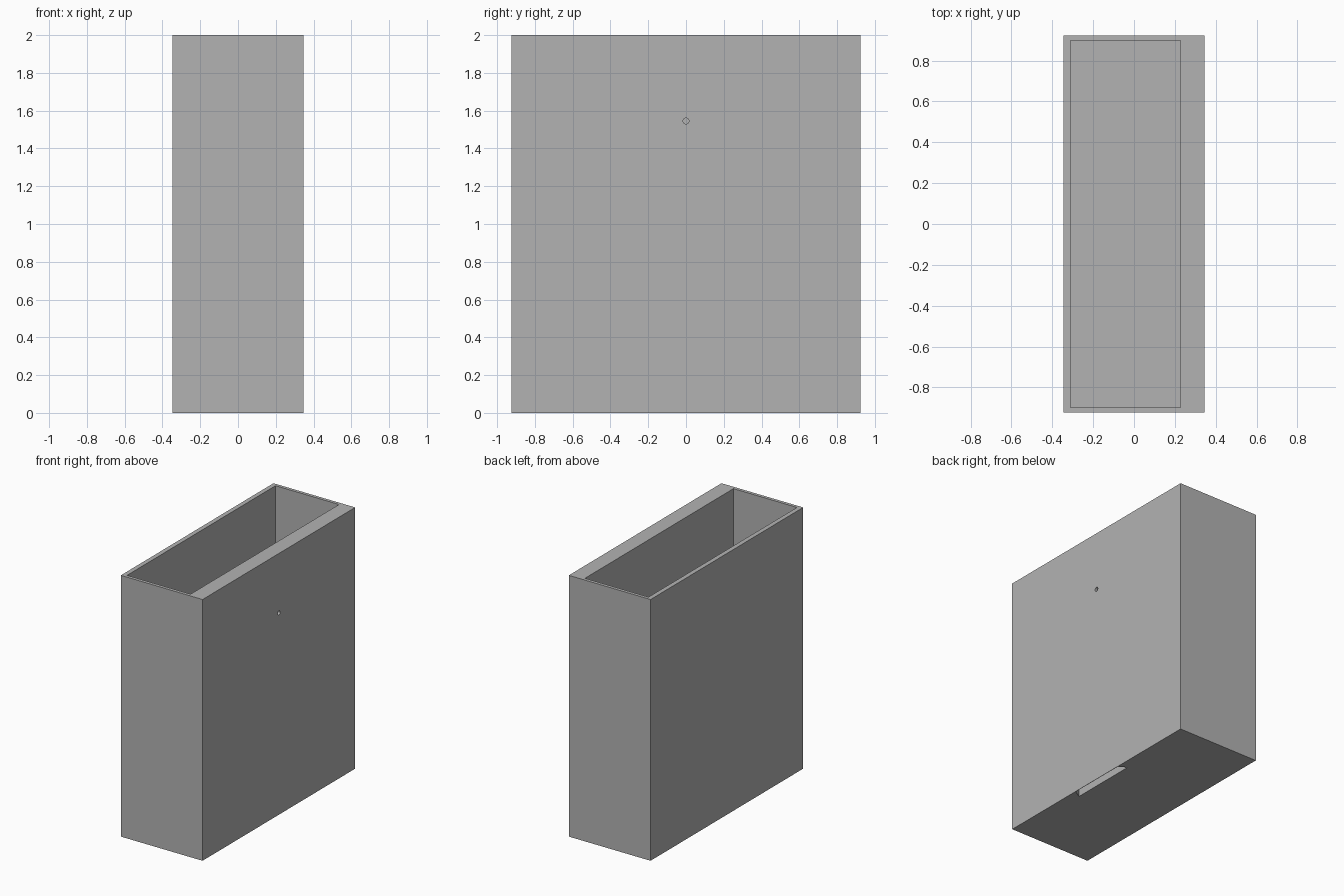
import bpy
import bmesh
import math
from mathutils import Matrix, Vector

if "Cube" in bpy.data.objects:
    bpy.data.objects.remove(bpy.data.objects["Cube"])

HX, HY, H = 0.346, 0.923, 2.0

grey = bpy.data.materials.new("plain grey")
grey.diffuse_color = (0.45, 0.45, 0.45, 1)
grey.use_nodes = True
grey.node_tree.nodes["Principled BSDF"].inputs["Base Color"].default_value = grey.diffuse_color


def finish(name, bm):
    bmesh.ops.recalc_face_normals(bm, faces=bm.faces)
    mesh = bpy.data.meshes.new(name)
    bm.to_mesh(mesh)
    bm.free()
    mesh.materials.append(grey)
    obj = bpy.data.objects.new(name, mesh)
    bpy.context.collection.objects.link(obj)
    return obj


def prism(name, outline, z0, z1):
    """Extrude an xy outline from z0 up to z1."""
    bm = bmesh.new()
    face = bm.faces.new([bm.verts.new((x, y, z0)) for x, y in outline])
    ext = bmesh.ops.extrude_face_region(bm, geom=[face])
    top = [v for v in ext["geom"] if isinstance(v, bmesh.types.BMVert)]
    bmesh.ops.translate(bm, verts=top, vec=Vector((0, 0, z1 - z0)))
    return finish(name, bm)


def rect(x0, x1, y):
    return [(x0, -y), (x1, -y), (x1, y), (x0, y)]


# Upright open box
box = prism("box_body", rect(-HX, HX, HY), 0, H)

# Storage cavity, set off-centre so the right wall is thicker
cavity = prism("cavity_cutter", rect(-0.311, 0.227, 0.898), 0.035, H + 0.1)

# Dovetail mounting slot inside the thick wall, open at the bottom
slot = prism("slot_cutter",
             [(0.283, -0.267), (0.343, -0.23), (0.343, 0.23), (0.283, 0.267)],
             -0.1, 1.4)

# Small pin hole through the thick wall
bm = bmesh.new()
bmesh.ops.create_cone(
    bm, cap_ends=True, segments=12, radius1=0.016, radius2=0.016, depth=0.3,
    matrix=Matrix.Translation((0.3, 0, 1.545)) @ Matrix.Rotation(math.pi / 2, 4, "Y"))
hole = finish("hole_cutter", bm)

# Cut the openings and discard the cutters
bpy.context.view_layer.objects.active = box
for cutter in (cavity, slot, hole):
    cutter.hide_render = True
    mod = box.modifiers.new(cutter.name, "BOOLEAN")
    mod.operation = "DIFFERENCE"
    mod.solver = "EXACT"
    mod.object = cutter
    bpy.ops.object.modifier_apply(modifier=mod.name)
    bpy.data.objects.remove(cutter)
